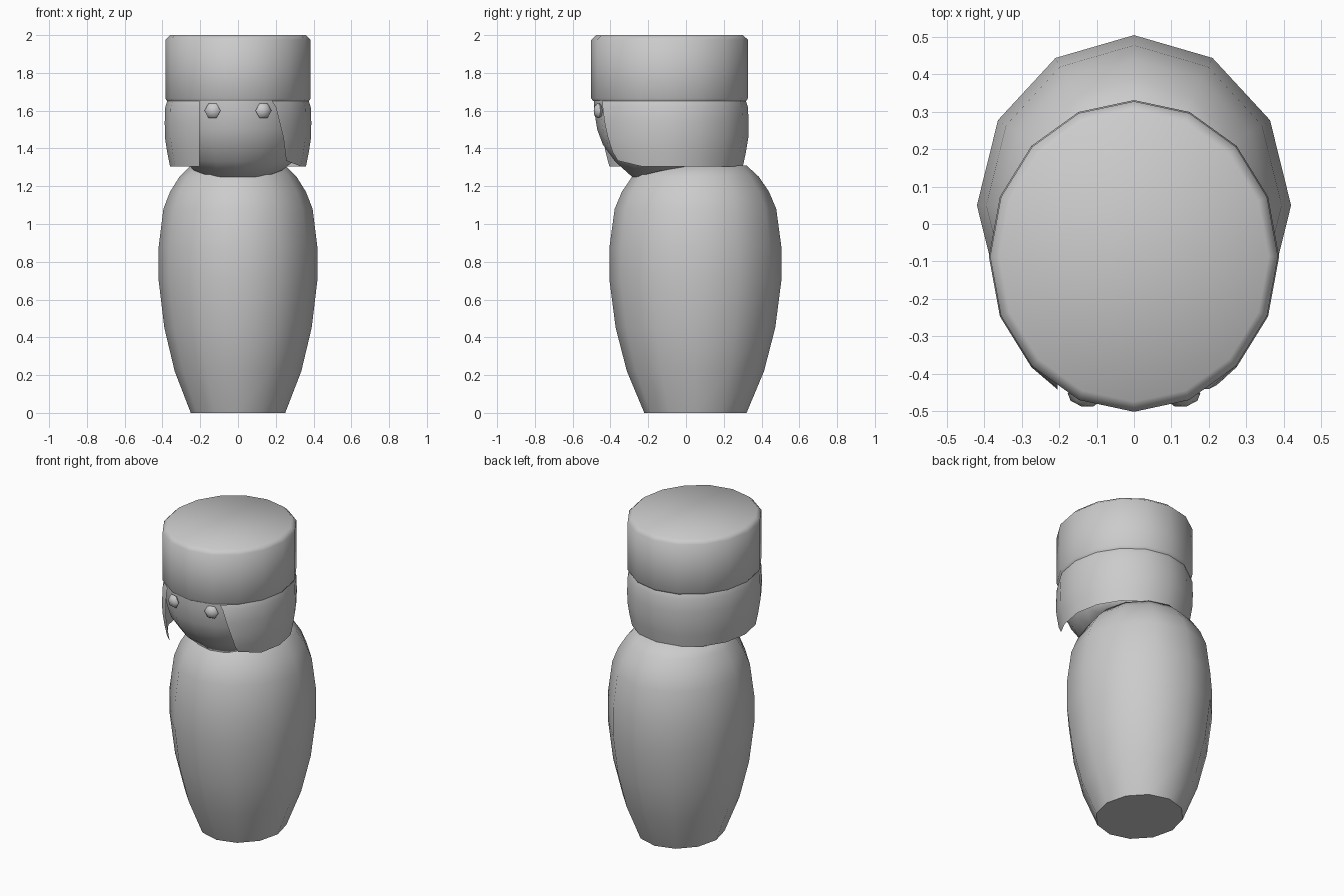
import bpy, bmesh
from math import sin, cos, pi, radians, acos, degrees
from mathutils import Matrix

if "Cube" in bpy.data.objects:
    bpy.data.objects.remove(bpy.data.objects["Cube"])


def finish(name, bm, angle=50):
    bmesh.ops.recalc_face_normals(bm, faces=bm.faces)
    me = bpy.data.meshes.new(name)
    bm.to_mesh(me)
    bm.free()
    ob = bpy.data.objects.new(name, me)
    bpy.context.collection.objects.link(ob)
    bpy.ops.object.select_all(action='DESELECT')
    ob.select_set(True)
    bpy.context.view_layer.objects.active = ob
    bpy.ops.object.shade_smooth_by_angle(angle=radians(angle))
    return ob


def bridge(bm, rows, closed):
    n = len(rows[0])
    for a, b in zip(rows, rows[1:]):
        for i in range(n if closed else n - 1):
            j = (i + 1) % n
            bm.faces.new((a[i], a[j], b[j], b[i]))


def loft(name, rings, sides, angle=50):
    """Stack of elliptical rings: (z, x radius, y radius, y centre, front drop)."""
    bm = bmesh.new()
    rows = []
    for z, rx, ry, cy, drop in rings:
        rows.append([bm.verts.new((rx * cos(t), cy + ry * sin(t), z - drop * max(0, -sin(t))))
                     for t in (2 * pi * i / sides for i in range(sides))])
    bridge(bm, rows, True)
    bm.faces.new(rows[0])
    bm.faces.new(rows[-1])
    return finish(name, bm, angle)


# Body: 12-sided barrel
profile = [(0, .25), (.22, .335), (.45, .39), (.7, .42), (.88, .42),
           (1.08, .395), (1.17, .36), (1.25, .31), (1.31, .25)]
loft("body", [(z, r, r * 1.083, .05, 0) for z, r in profile], 12)

# Hat: 16-sided drum with small bevels
CY = -.087
hat = [(1.65, .375), (1.665, .385), (1.975, .385), (2.0, .36)]
loft("hat", [(z, r, r * 1.078, CY, 0) for z, r in hat], 16)

# Face: rounded head, chin dropping at the front
loft("face", [(1.31, .255, .26, -.02, .065), (1.345, .31, .32, -.055, .015),
              (1.42, .345, .36, -.08, 0), (1.5, .365, .387, -.083, 0),
              (1.6, .372, .4, -.086, 0), (1.655, .372, .4, -.086, 0)], 16)

# Hair: shell open at the front, swept back on its right edge
bm = bmesh.new()
rows = []
hair = [(1.65, .375, .18), (1.62, .385, .2), (1.54, .388, .22),
        (1.46, .387, .24), (1.38, .375, .25), (1.305, .36, .255)]
for z, r, edge in hair:
    angles = [-degrees(acos(edge / r))] + [-45 + 22.5 * i for i in range(13)]
    angles.append(180 + degrees(acos(.205 / r)))
    row = []
    for k, a in enumerate(angles):
        t = radians(a)
        lift = .03 if z < 1.31 and k < 2 else 0
        row.append(bm.verts.new((r * cos(t), CY + r * 1.078 * sin(t), z + lift)))
    rows.append(row)
bridge(bm, rows, False)
finish("hair", bm)

# Eyes: small flattened six-sided beads
for side, label in ((-1, "left"), (1, "right")):
    bm = bmesh.new()
    bmesh.ops.create_uvsphere(bm, u_segments=6, v_segments=4, radius=.044)
    m = (Matrix.Translation((side * .135, -.464, 1.6))
         @ Matrix.Rotation(side * radians(15), 4, 'Z')
         @ Matrix.Diagonal((1, .55, 1, 1))
         @ Matrix.Rotation(pi / 2, 4, 'X')
         @ Matrix.Rotation(pi / 6, 4, 'Z'))
    bmesh.ops.transform(bm, matrix=m, verts=bm.verts)
    finish("eye_" + label, bm, 50)
